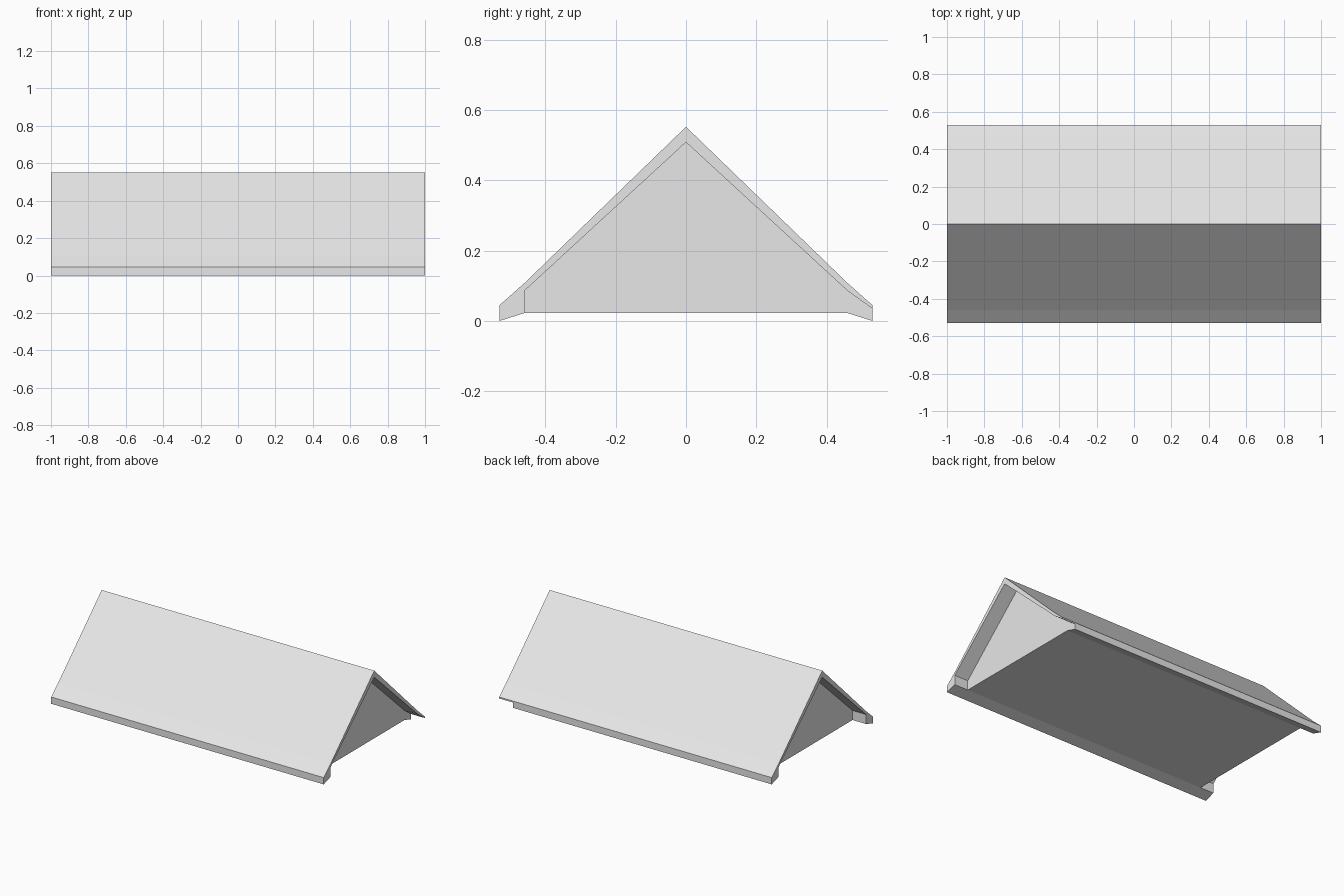
import bpy
import bmesh

cube = bpy.data.objects.get("Cube")
if cube:
    bpy.data.objects.remove(cube, do_unlink=True)

grey = bpy.data.materials.new("light_grey")
grey.use_nodes = True
grey.diffuse_color = (0.8, 0.8, 0.8, 1)
grey.node_tree.nodes["Principled BSDF"].inputs["Base Color"].default_value = (0.8, 0.8, 0.8, 1)


def prism(name, profile, x0, x1):
    """Extrude a closed (y, z) profile along x."""
    bm = bmesh.new()
    face = bm.faces.new([bm.verts.new((x0, y, z)) for y, z in profile])
    result = bmesh.ops.extrude_face_region(bm, geom=[face])
    moved = [v for v in result["geom"] if isinstance(v, bmesh.types.BMVert)]
    bmesh.ops.translate(bm, verts=moved, vec=(x1 - x0, 0, 0))
    bmesh.ops.recalc_face_normals(bm, faces=bm.faces)
    mesh = bpy.data.meshes.new(name)
    bm.to_mesh(mesh)
    bm.free()
    mesh.materials.append(grey)
    obj = bpy.data.objects.new(name, mesh)
    bpy.context.collection.objects.link(obj)
    return obj


def mirrored(half):
    """Complete a half profile that starts on the ridge and ends underneath."""
    return half + [(-y, z) for y, z in reversed(half) if y > 0]


# Solid gabled roof with kinked eaves and boxed-in soffits
roof = prism("gable_roof", mirrored(
    [(0, 0.552), (0.46, 0.107), (0.53, 0.045), (0.53, 0), (0.46, 0.022)]), -1, 1)

# Recesses under the verges: the left end is open through its back eave
closed_half = [(0, 0.508), (0.46, 0.085), (0.46, -0.1)]
closed = mirrored(closed_half)
open_back = [(0, 0.508), (0.46, 0.085), (0.60, -0.015), (0.60, -0.1)] + closed[3:]
recesses = [prism("right_recess_cutter", closed, -1.1, -0.9),
            prism("left_recess_cutter", open_back, 0.9, 1.1)]

for cutter in recesses:
    cutter.hide_render = True
    mod = roof.modifiers.new(cutter.name, "BOOLEAN")
    mod.operation = "DIFFERENCE"
    mod.solver = "EXACT"
    mod.object = cutter

# Bake the cuts and drop the cutters
bpy.context.view_layer.update()
evaluated = roof.evaluated_get(bpy.context.evaluated_depsgraph_get())
baked = bpy.data.meshes.new_from_object(evaluated)
roof.modifiers.clear()
roof.data = baked
roof.data.name = "gable_roof"
for cutter in recesses:
    bpy.data.objects.remove(cutter, do_unlink=True)
